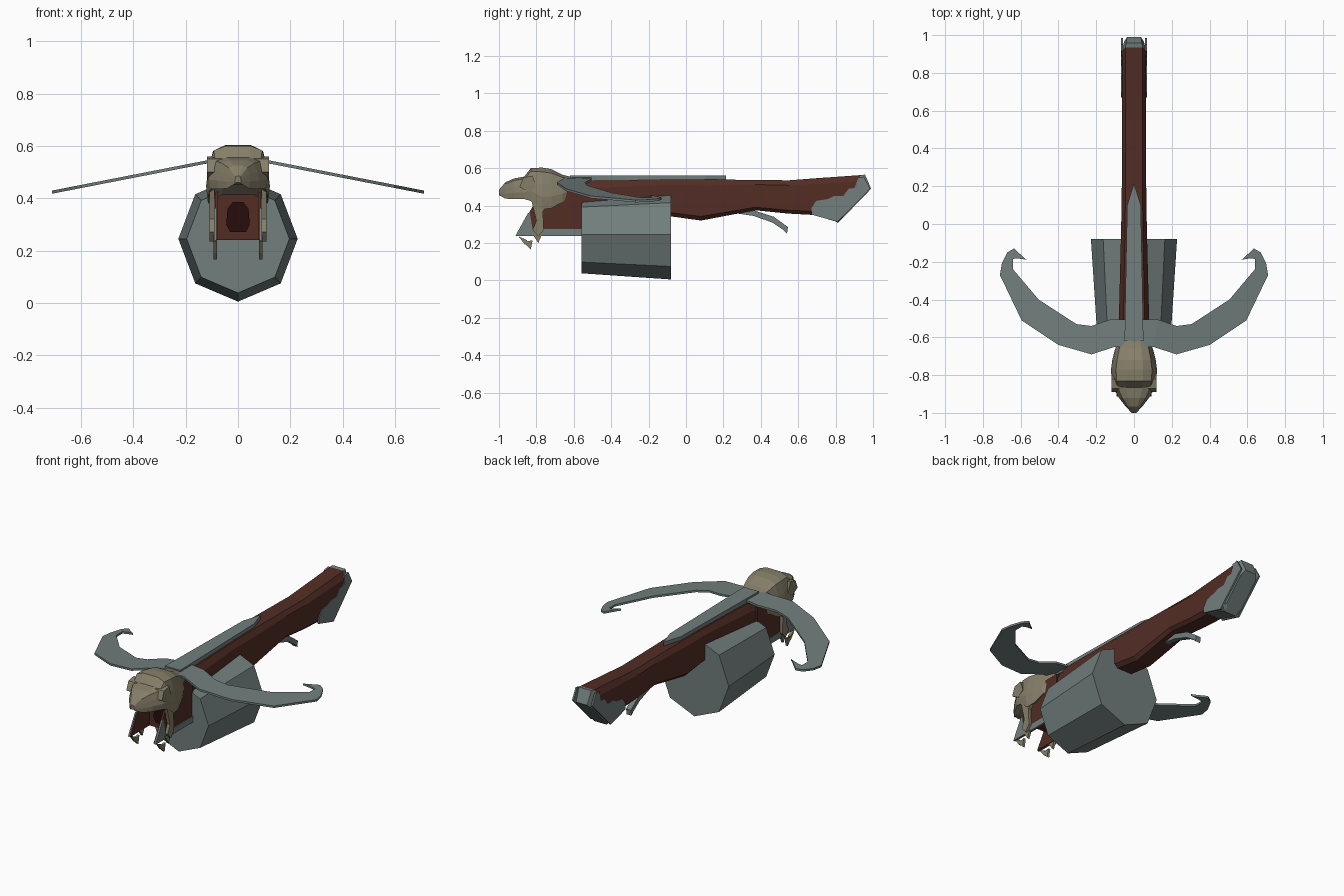
import bpy, bmesh

cube = bpy.data.objects.get("Cube")
if cube:
    bpy.data.objects.remove(cube)


def material(name, rgb):
    m = bpy.data.materials.new(name)
    m.use_nodes = True
    m.diffuse_color = (*rgb, 1)
    m.node_tree.nodes["Principled BSDF"].inputs["Base Color"].default_value = (*rgb, 1)
    return m


STEEL = material("grey steel", (0.165, 0.21, 0.205))
WOOD = material("red brown wood", (0.085, 0.026, 0.018))
BONE = material("old bone", (0.235, 0.21, 0.14))
DARK = material("dark bore", (0.02, 0.004, 0.004))


def finish(name, bm, *mats):
    bmesh.ops.recalc_face_normals(bm, faces=bm.faces)
    mesh = bpy.data.meshes.new(name)
    bm.to_mesh(mesh)
    bm.free()
    for m in mats:
        mesh.materials.append(m)
    obj = bpy.data.objects.new(name, mesh)
    bpy.context.collection.objects.link(obj)
    return obj


def loft(bm, rings, closed=True):
    """Skin equal-length rings of points and cap both ends."""
    rows = [[bm.verts.new(p) for p in ring] for ring in rings]
    n = len(rows[0])
    for a, b in zip(rows, rows[1:]):
        for i in range(n):
            j = (i + 1) % n
            bm.faces.new((a[i], a[j], b[j], b[i]))
    bm.faces.new(rows[0])
    bm.faces.new(rows[-1])


def side_prism(name, outline, x0, x1, mat, mirrored=True):
    """Extrude a (y, z) outline across x, optionally on both sides."""
    bm = bmesh.new()
    for s in ((1, -1) if mirrored else (1,)):
        loft(bm, [[(s * x, y, z) for y, z in outline] for x in (x0, x1)])
    return finish(name, bm, mat)


# Stock: chamfered sections of (top y, top z, bottom y, bottom z, half width)
sections = [
    (-.72, .48, -.72, .26, .083), (-.5, .535, -.5, .26, .08),
    (-.1, .54, -.1, .345, .07), (.08, .54, .08, .32, .066),
    (.37, .537, .37, .375, .063), (.55, .535, .55, .357, .063),
    (.68, .545, .68, .35, .063), (.935, .563, .80, .315, .065),
    (.957, .566, .812, .307, .06), (.99, .49, .83, .325, .052)]
rings = []
for yt, zt, yb, zb, w in sections:
    half = [(w * k, yt + (yb - yt) * f, zt + (zb - zt) * f)
            for k, f in ((.7, 0), (1, .15), (1, .9), (.7, 1))]
    rings.append(half + [(-x, y, z) for x, y, z in reversed(half)])
bm = bmesh.new()
loft(bm, rings)
bmesh.ops.recalc_face_normals(bm, faces=bm.faces)
for f in bm.faces:
    c = f.calc_center_median()
    under = c.y > .68 and f.normal.z < -.3
    butt = min(v.co.y - (v.co.z - .31) * .5 for v in f.verts) > .79
    f.material_index = int(under or butt)
finish("stock", bm, WOOD, STEEL)

# Ragged steel plates on the sides of the butt
side_prism("butt_plate", [
    (.67, .352), (.67, .385), (.695, .425), (.76, .435), (.79, .45), (.84, .45),
    (.87, .49), (.91, .495), (.915, .548), (.95, .555), (.985, .49), (.81, .313)],
    .058, .068, STEEL)

# Open muzzle: side walls, floor strip, bore
side_prism("muzzle_wall", [
    (-.91, .24), (-.55, .24), (-.55, .50), (-.66, .50), (-.80, .43), (-.84, .36)],
    .076, .088, WOOD)
side_prism("muzzle_trim", [
    (-.912, .238), (-.55, .238), (-.55, .275), (-.82, .275), (-.835, .36), (-.845, .36)],
    .084, .092, STEEL)
side_prism("muzzle_block", [(-.73, .24), (-.55, .24), (-.55, .46), (-.73, .46)],
           -.08, .08, WOOD, False)
bore = [(.03, .27), (.045, .30), (.04, .36), (.02, .385)]
bore += [(-x, z) for x, z in reversed(bore)]
bm = bmesh.new()
loft(bm, [[(x, y, z) for x, z in bore] for y in (-.737, -.729)])
finish("bore", bm, DARK)

# Eight-sided drum, slightly wider at the back
octagon = [(0, -1), (.68, -.71), (.95, 0), (.68, .71), (0, 1),
           (-.68, .71), (-.95, 0), (-.68, -.71)]
bm = bmesh.new()
loft(bm, [[(x * r, y, .245 + z * r) for x, z in octagon]
          for y, r in ((-.56, .207), (-.08, .24))])
finish("drum", bm, STEEL)

# Bow: matching front and back edge points, drooping towards the hooked tips
front_edge = [(0, -.65), (.1, -.65), (.225, -.69), (.40, -.64), (.595, -.51),
              (.71, -.27), (.70, -.21), (.67, -.15), (.635, -.13), (.575, -.185)]
back_edge = [(0, -.505), (.125, -.505), (.225, -.54), (.305, -.53), (.505, -.40),
             (.64, -.24), (.64, -.215), (.64, -.185), (.615, -.182), (.565, -.19)]


def bow_height(x):
    return .55 - max(0, x - .06) * .195


bm = bmesh.new()
for s in (1, -1):
    rings = []
    for (fx, fy), (bx, by) in zip(front_edge, back_edge):
        zf, zb = bow_height(fx), bow_height(bx)
        rings.append([(s * fx, fy, zf - .006), (s * fx, fy, zf + .006),
                      (s * bx, by, zb + .006), (s * bx, by, zb - .006)])
    loft(bm, rings)
bmesh.ops.remove_doubles(bm, verts=bm.verts, dist=.0001)
bmesh.ops.delete(bm, geom=[f for f in bm.faces if all(abs(v.co.x) < .001 for v in f.verts)],
                 context='FACES')
finish("bow", bm, STEEL)

# Pointed rail on top of the stock
rail = [(.05, -.62), (.046, -.4), (.036, .1), (0, .215), (-.036, .1), (-.046, -.4), (-.05, -.62)]
bm = bmesh.new()
loft(bm, [[(x, y, z) for x, y in rail] for z in (.53, .562)])
finish("rail", bm, STEEL)

# Trigger lever
side_prism("trigger", [
    (.26, .36), (.36, .375), (.47, .34), (.545, .285), (.54, .25),
    (.52, .27), (.46, .31), (.36, .345)], -.016, .016, STEEL, False)

# Skull: sections of (y, bottom, top, half width), cheeks lower than the palate
bm = bmesh.new()
rings = []
for y, lo, hi, w in (
        (-.60, .46, .55, .07), (-.66, .42, .565, .10), (-.72, .385, .595, .115),
        (-.77, .38, .603, .122), (-.83, .425, .60, .118), (-.865, .435, .555, .112),
        (-.92, .435, .545, .08), (-.965, .437, .525, .045), (-1.0, .455, .485, .012)):
    h = hi - lo
    half = [(w * k, y, lo + h * f) for k, f in
            ((.4, 1), (.78, .9), (.92, .6), (1, .3), (.94, 0), (.5, .15))]
    rings.append(half + [(-x, yy, z) for x, yy, z in reversed(half)])
loft(bm, rings)
finish("skull", bm, BONE)

# Brow ridges over the snout
side_prism("brow", [(-.89, .50), (-.87, .55), (-.82, .56), (-.80, .50), (-.84, .47)],
           .05, .118, BONE)

# Hanging jaw and fangs
side_prism("jaw", [(-.83, .44), (-.72, .42), (-.765, .37), (-.76, .27),
                   (-.79, .235), (-.82, .27), (-.80, .32), (-.815, .38)],
           .09, .108, BONE)
for i, tri in enumerate((
        [(-.895, .235), (-.85, .215), (-.86, .19)],
        [(-.87, .205), (-.82, .215), (-.83, .165)],
        [(-.83, .26), (-.77, .245), (-.79, .20)])):
    side_prism(f"fang_{i + 1}", tri, .08, .094, BONE)
